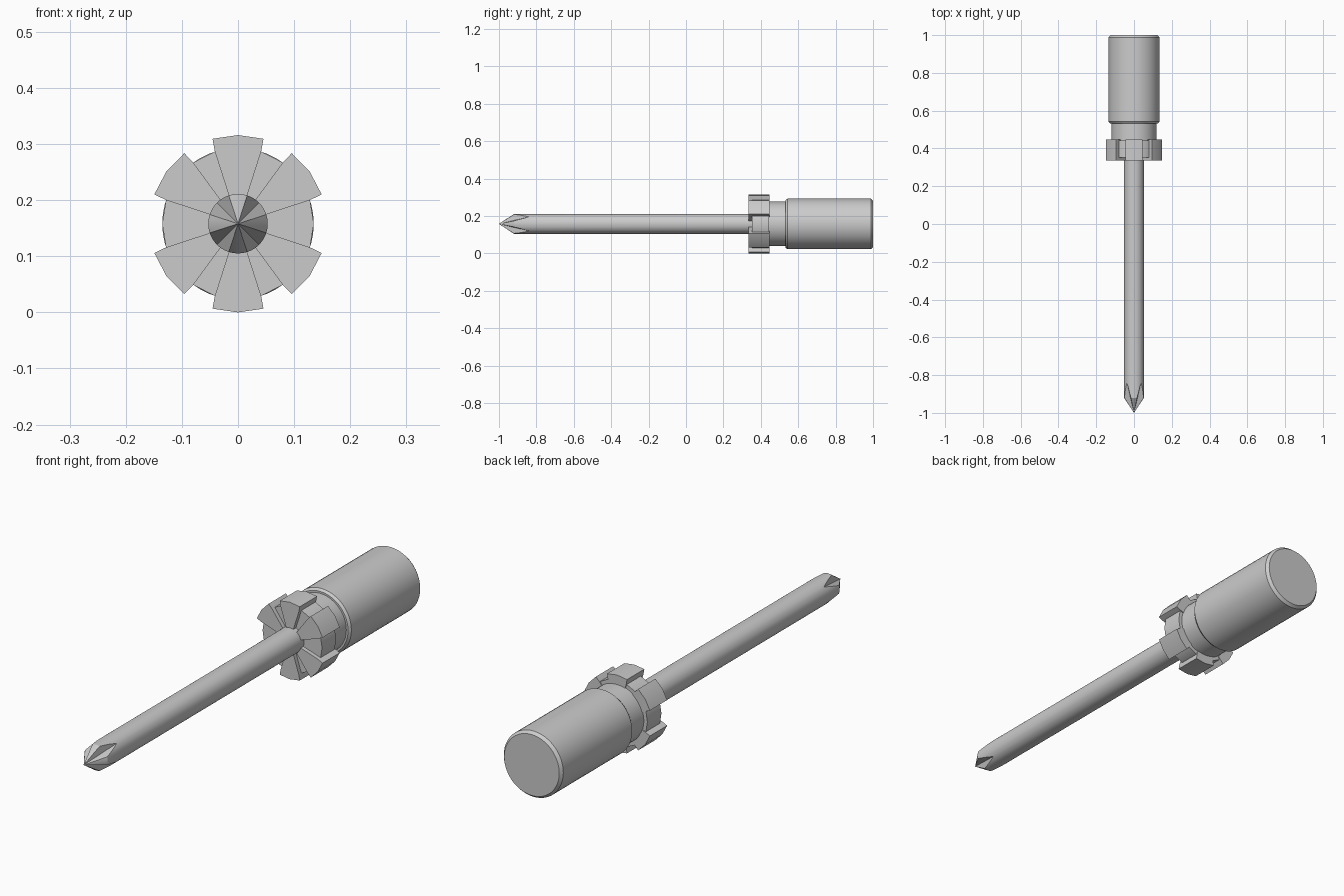
import bpy, bmesh
from math import sin, cos, radians, degrees

if "Cube" in bpy.data.objects:
    bpy.data.objects.remove(bpy.data.objects["Cube"])

ZC = 0.158  # height of the tool axis


def pt(r, deg, y):
    a = radians(deg)
    return (r * cos(a), y, ZC + r * sin(a))


def finish(name, bm, angle=30):
    bmesh.ops.recalc_face_normals(bm, faces=bm.faces)
    me = bpy.data.meshes.new(name)
    bm.to_mesh(me)
    bm.free()
    ob = bpy.data.objects.new(name, me)
    bpy.context.collection.objects.link(ob)
    bpy.ops.object.select_all(action='DESELECT')
    ob.select_set(True)
    bpy.context.view_layer.objects.active = ob
    bpy.ops.object.shade_smooth_by_angle(angle=radians(angle))
    return ob


def bridge(bm, a, b):
    n = len(a)
    for i in range(n):
        j = (i + 1) % n
        bm.faces.new((a[i], a[j], b[j], b[i]))


def lathe(name, profile, sides):
    """Closed turned part around the y axis from (radius, y) points."""
    bm = bmesh.new()
    rings = [[bm.verts.new(pt(r, 360 * i / sides, y)) for i in range(sides)]
             for r, y in profile]
    for a, b in zip(rings, rings[1:]):
        bridge(bm, a, b)
    bm.faces.new(rings[0])
    bm.faces.new(rings[-1])
    return finish(name, bm)


# Shaft with cross-slot tip: every tip surface is a fan from the point,
# so only the length of the fan changes with the angle
R, CONE, SLOT = 0.053, 0.08, 0.16
FIN = 18
K = (CONE - SLOT * cos(radians(45 - FIN))) / sin(radians(45 - FIN))


def tip_length(deg):
    d = radians(abs(deg % 90 - 45))
    if degrees(d) > 45 - FIN:
        return CONE
    return SLOT * cos(d) + K * sin(d)


quadrant = [-18, -9, 0, 9] + [18 + 4.5 * i for i in range(12)]
angles = [q * 90 + a for q in range(4) for a in quadrant]
bm = bmesh.new()
point = bm.verts.new(pt(0, 0, -1))
front = [bm.verts.new(pt(R, a, -1 + tip_length(a))) for a in angles]
back = [bm.verts.new(pt(R, a, 0.38)) for a in angles]
for i in range(len(front)):
    bm.faces.new((point, front[i], front[(i + 1) % len(front)]))
bridge(bm, front, back)
bm.faces.new(back)
finish("shaft", bm, 25)

# Collar core and its six raised teeth
lathe("collar_core", [(0.135, 0.352), (0.135, 0.443)], 20)

bm = bmesh.new()
for mid in (36, 90, 144, 216, 270, 324):
    ends = []
    for y in (0.335, 0.447):
        ring = [pt(0.03, mid + d, y) for d in (-18, 18)]
        ring += [pt(0.135, mid + 17.8, y)]
        ring += [pt(0.158, mid + d, y) for d in (16.7, 0, -16.7)]
        ring += [pt(0.135, mid - 17.8, y)]
        ends.append([bm.verts.new(p) for p in ring])
    bridge(bm, *ends)
    for e in ends:
        bm.faces.new(e)
finish("collar_teeth", bm)

# Neck and grip
lathe("neck", [(0.119, 0.43), (0.119, 0.55)], 48)
lathe("grip", [(0.127, 0.532), (0.135, 0.542), (0.135, 0.988), (0.125, 1.0)], 48)
